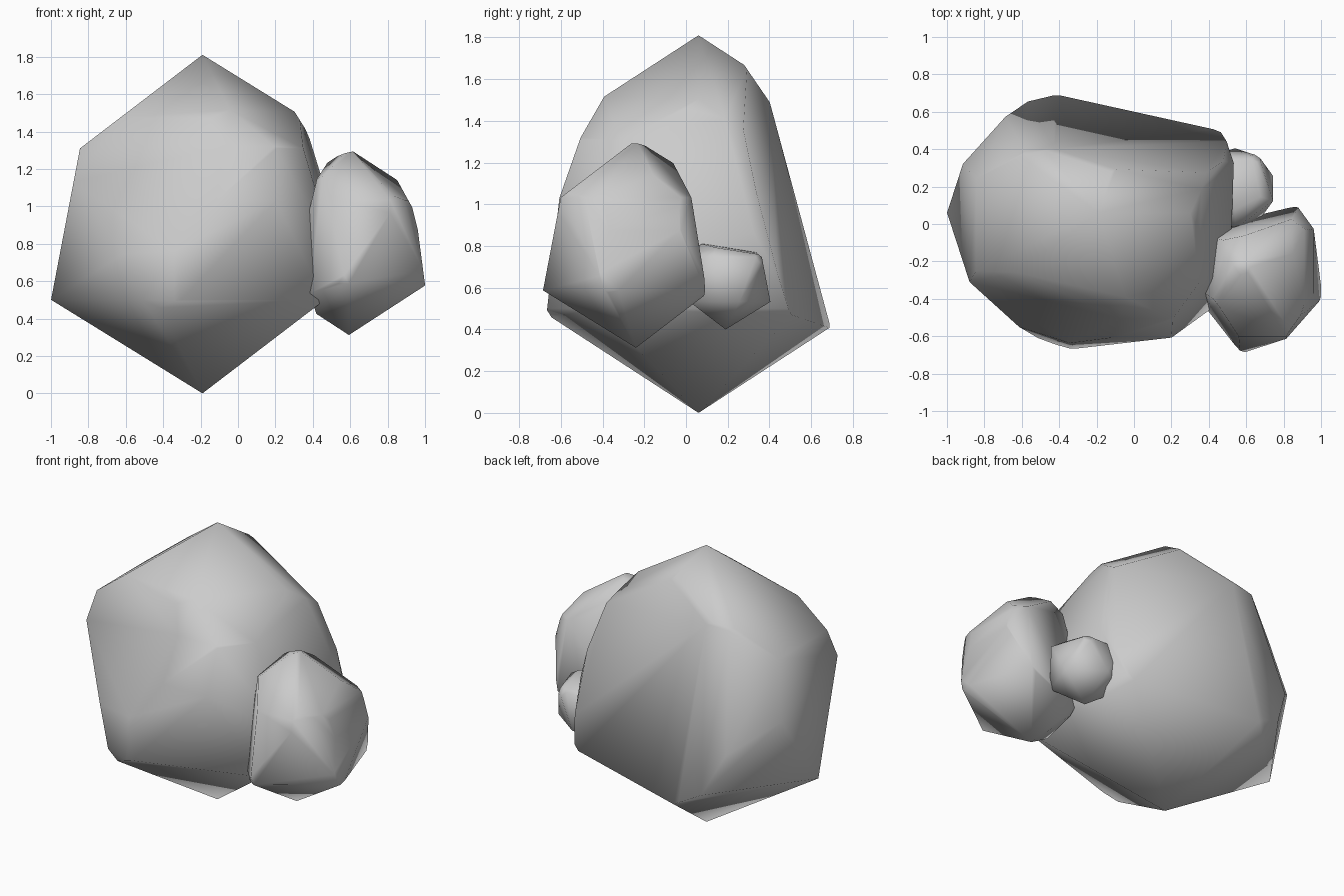
import bpy, bmesh, math
from mathutils import Vector, Matrix


def rock(name, centre, radius, turn, cuts):
    """Icosahedron chipped by flat cuts, each given as (point, outward normal)."""
    bm = bmesh.new()
    place = Matrix.Translation(centre) @ Matrix.Rotation(math.radians(turn), 4, 'Z')
    bmesh.ops.create_icosphere(bm, subdivisions=1, radius=radius, matrix=place)
    for point, normal in cuts:
        geom = bm.verts[:] + bm.edges[:] + bm.faces[:]
        bmesh.ops.bisect_plane(bm, geom=geom, dist=1e-5, plane_co=Vector(point),
                               plane_no=Vector(normal).normalized(), clear_outer=True)
        rim = [e for e in bm.edges if e.is_boundary]
        if rim:
            bmesh.ops.edgeloop_fill(bm, edges=rim)
    bmesh.ops.remove_doubles(bm, verts=bm.verts[:], dist=0.004)
    bmesh.ops.recalc_face_normals(bm, faces=bm.faces[:])
    mesh = bpy.data.meshes.new(name)
    bm.to_mesh(mesh)
    bm.free()
    mesh.polygons.foreach_set("use_smooth", [True] * len(mesh.polygons))
    obj = bpy.data.objects.new(name, mesh)
    bpy.context.collection.objects.link(obj)
    return obj


# Large boulder
rock("large_rock", (-0.19, 0.06, 0.905), 0.905, 0, [
    ((-0.40, 0.685, 0.42), (0.20, 1, 0.27)),       # back
    ((-0.45, 0.68, 0.45), (-0.10, 1, 0.27)),       # back, left half
    ((-0.20, 0.37, 1.535), (0, 0.825, 0.565)),     # upper back
    ((-0.92, 0.33, 0.91), (-0.60, 0.75, 0.28)),    # back left
    ((0.20, -0.605, 1.05), (0, -1, 0.11)),         # front
    ((0.20, -0.60, 1.05), (0, -0.94, 0.33)),       # middle front
    ((-0.04, -0.39, 1.52), (0, -0.87, 0.50)),      # upper front
    ((-0.88, -0.31, 1.13), (-0.30, -0.89, 0.35)),  # front left
    ((-0.45, -0.63, 0.50), (-0.30, -0.93, 0.10)),  # lower front left
    ((0.30, 0.06, 1.51), (0.85, 0, 0.53)),         # upper right
    ((0.53, 0.32, 0.87), (0.96, -0.08, 0.28)),     # right
])

# Medium rock
rock("medium_rock", (0.593, -0.24, 0.81), 0.498, 18, [
    ((0.88, 0.10, 0.56), (-0.25, 0.96, 0.13)),     # back
    ((0.36, -0.37, 0.90), (-0.96, 0.16, 0.26)),    # upper left
    ((0.36, -0.37, 0.90), (-1, 0.15, -0.10)),      # left
    ((0.47, -0.52, 0.80), (-0.80, -0.60, 0.10)),   # front left
    ((0.60, -0.26, 1.29), (-0.25, 0.10, 0.95)),    # top
    ((0.84, -0.15, 1.16), (0.87, 0, 0.48)),        # upper right
    ((0.96, -0.10, 0.88), (0.97, 0, 0.24)),        # right
    ((1.00, -0.30, 0.58), (0.99, 0, 0.13)),        # lower right
    ((0.96, 0.00, 0.70), (0.78, 0.62, 0)),         # back right
    ((0.90, -0.50, 0.90), (0.80, -0.55, 0.10)),    # front right
])

# Small rock
rock("small_rock", (0.54, 0.19, 0.64), 0.24, -18, [
    ((0.54, 0.20, 0.79), (0.05, 0.16, 0.98)),      # top
    ((0.66, 0.34, 0.75), (0.35, 0.75, 0.50)),      # upper back
])
